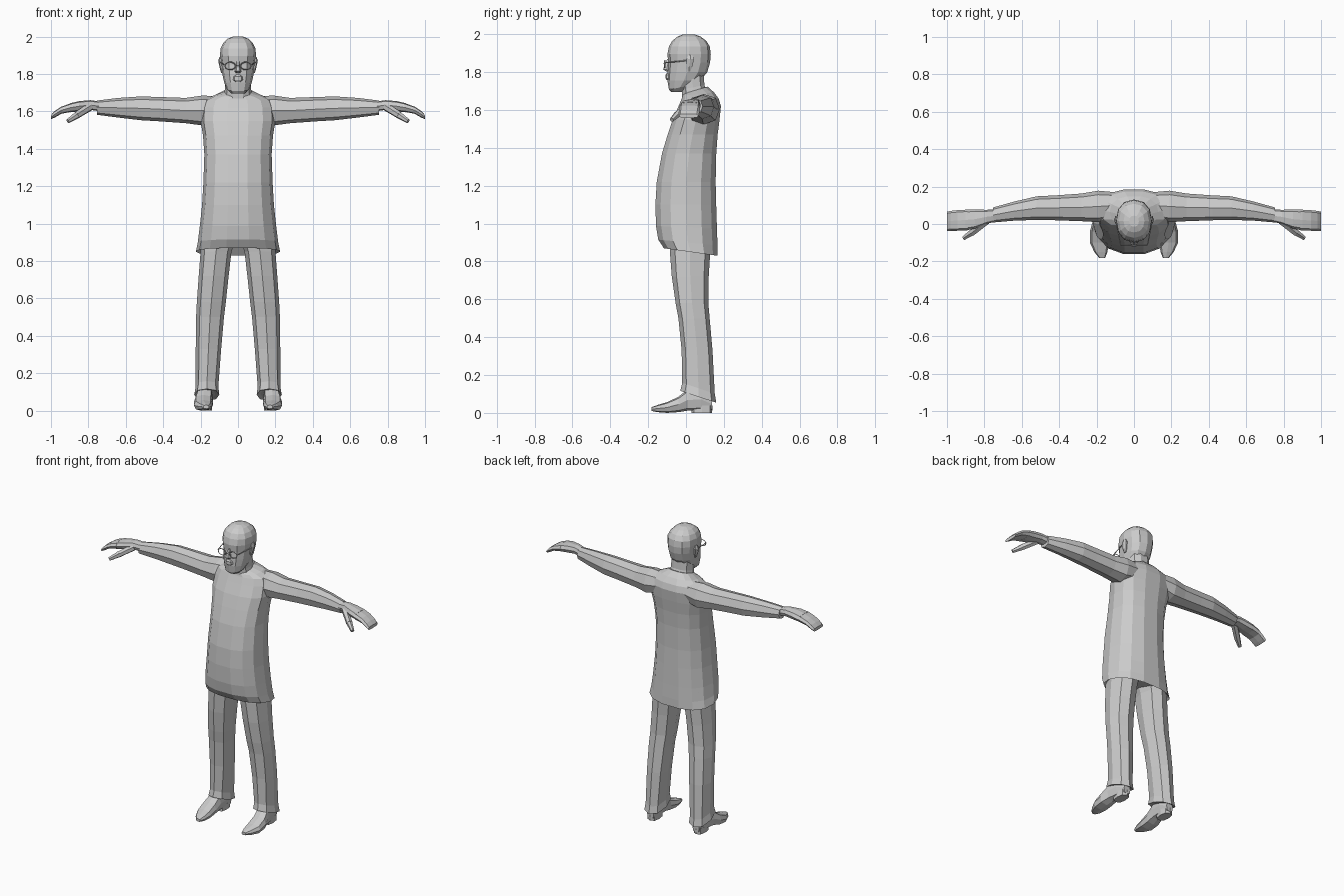
import bpy, bmesh, math
from mathutils import Vector

grey = bpy.data.materials.new("plain grey")
grey.diffuse_color = (0.6, 0.6, 0.6, 1)


def finish(name, bm):
    bmesh.ops.recalc_face_normals(bm, faces=bm.faces)
    me = bpy.data.meshes.new(name)
    bm.to_mesh(me)
    bm.free()
    me.materials.append(grey)
    ob = bpy.data.objects.new(name, me)
    bpy.context.collection.objects.link(ob)
    return ob


def loft(name, axis, sections, n=8, power=0.85, side=1, turn=0.0):
    """Skin rings (pos, a_min, a_max, b_min, b_max, tilt) along an axis; tilt shifts pos with b."""
    bm = bmesh.new()
    rings = []
    for sec in sections:
        pos, a0, a1, b0, b1 = sec[:5]
        tilt = sec[5] if len(sec) > 5 else 0
        ring = []
        for i in range(n):
            t = 2 * math.pi * (i + turn) / n
            c, s = math.cos(t), math.sin(t)
            a = (a0 + a1) / 2 + (a1 - a0) / 2 * math.copysign(abs(c) ** power, c)
            db = (b1 - b0) / 2 * math.copysign(abs(s) ** power, s)
            b = (b0 + b1) / 2 + db
            p = pos + tilt * db
            co = {'x': (p, a, b), 'y': (a, p, b), 'z': (a, b, p)}[axis]
            ring.append(bm.verts.new((co[0] * side, co[1], co[2])))
        rings.append(ring)
    for r, q in zip(rings, rings[1:]):
        for i in range(n):
            j = (i + 1) % n
            bm.faces.new((r[i], r[j], q[j], q[i]))
    bm.faces.new(rings[0])
    bm.faces.new(rings[-1])
    return finish(name, bm)


def bar(name, p, q, r0, r1, sides=4):
    """Tapered bar between two points."""
    p, q = Vector(p), Vector(q)
    bm = bmesh.new()
    bmesh.ops.create_cone(bm, cap_ends=True, segments=sides, radius1=r0, radius2=r1,
                          depth=(q - p).length)
    rot = (q - p).to_track_quat('Z', 'Y')
    for v in bm.verts:
        v.co = rot @ v.co + (p + q) / 2
    return finish(name, bm)


def upright(rows):
    """Symmetric rows (z, half width, y front, y back, tilt) to loft sections."""
    return [(r[0], -r[1], r[1], r[2], r[3], r[4] if len(r) > 4 else 0) for r in rows]


# Long loose tunic, hem lower at the back
loft("tunic", 'z', upright([
    (0.885, 0.19, -0.08, 0.14, -0.14), (0.85, 0.225, -0.12, 0.17, -0.14),
    (0.90, 0.215, -0.15, 0.17, -0.1), (0.98, 0.205, -0.162, 0.167, -0.05),
    (1.10, 0.192, -0.165, 0.163), (1.22, 0.185, -0.158, 0.16),
    (1.37, 0.18, -0.13, 0.163), (1.47, 0.187, -0.10, 0.17),
    (1.55, 0.20, -0.073, 0.18), (1.62, 0.195, -0.042, 0.187),
    (1.66, 0.18, -0.025, 0.175), (1.685, 0.13, -0.02, 0.15, 0.1),
    (1.705, 0.075, -0.015, 0.115, 0.3)]), n=14)

# Neck
loft("neck", 'z', upright([(1.64, 0.08, -0.02, 0.13, 0.3), (1.72, 0.07, -0.025, 0.10, 0.2),
                           (1.80, 0.068, -0.04, 0.095)]), n=10)

# Head with jaw and rounded crown
loft("head", 'z', upright([
    (1.695, 0.035, -0.078, -0.01), (1.72, 0.06, -0.09, 0.03, 0.2),
    (1.755, 0.074, -0.098, 0.075), (1.80, 0.084, -0.098, 0.112),
    (1.85, 0.09, -0.094, 0.127), (1.895, 0.096, -0.098, 0.131),
    (1.935, 0.094, -0.09, 0.126), (1.965, 0.08, -0.074, 0.108),
    (1.988, 0.056, -0.045, 0.078), (2.0, 0.026, -0.015, 0.045)]), n=12, power=0.88)

# Nose and lips
loft("nose", 'z', upright([(1.805, 0.012, -0.108, -0.08), (1.815, 0.018, -0.123, -0.08),
                           (1.835, 0.012, -0.116, -0.08), (1.87, 0.007, -0.10, -0.08)]), n=6)
loft("lips", 'z', upright([(1.758, 0.014, -0.102, -0.08), (1.768, 0.026, -0.108, -0.075),
                           (1.786, 0.024, -0.108, -0.075), (1.797, 0.01, -0.10, -0.08)]), n=8)
bar("glasses_bridge", (-0.014, -0.116, 1.846), (0.014, -0.116, 1.846), 0.003, 0.003)

for side, label in ((1, "left"), (-1, "right")):
    # Spectacle rim
    bm = bmesh.new()
    loops = []
    for i in range(10):
        t = 2 * math.pi * i / 10
        loop = []
        for k in range(4):
            u = math.pi * k / 2
            g = 1 + 0.13 * math.cos(u)
            loop.append(bm.verts.new((side * (0.042 + 0.028 * g * math.cos(t)),
                                      -0.112 + 0.003 * math.sin(u),
                                      1.843 + 0.021 * g * math.sin(t))))
        loops.append(loop)
    for i in range(10):
        for k in range(4):
            a, b = loops[i], loops[(i + 1) % 10]
            bm.faces.new((a[k], a[(k + 1) % 4], b[(k + 1) % 4], b[k]))
    finish(label + "_glasses_rim", bm)
    bar(label + "_glasses_arm", (side * 0.072, -0.11, 1.85), (side * 0.1, 0.03, 1.865), 0.003, 0.003)

    # Ear
    loft(label + "_ear", 'z', [(1.805, 0.075, 0.09, 0.005, 0.025), (1.83, 0.075, 0.097, 0.0, 0.035),
                               (1.87, 0.08, 0.106, 0.0, 0.045), (1.89, 0.08, 0.1, 0.012, 0.035)],
         n=6, side=side)

    # Sleeved arm: x, y range, z range
    loft(label + "_sleeve", 'x', [
        (0.10, 0.03, 0.17, 1.55, 1.68), (0.19, 0.01, 0.178, 1.525, 1.685),
        (0.28, 0.015, 0.163, 1.537, 1.672), (0.42, 0.02, 0.153, 1.547, 1.677),
        (0.52, 0.022, 0.148, 1.553, 1.68), (0.64, 0.018, 0.12, 1.567, 1.672),
        (0.755, 0.008, 0.088, 1.582, 1.658)], side=side)

    # Hand: palm, bent fingers and thumb
    loft(label + "_palm", 'x', [
        (0.73, 0.015, 0.078, 1.60, 1.652), (0.79, 0.0, 0.076, 1.608, 1.66),
        (0.85, -0.025, 0.077, 1.60, 1.655), (0.90, -0.034, 0.077, 1.595, 1.643)],
        power=0.7, side=side)
    loft(label + "_fingers", 'x', [
        (0.89, -0.034, 0.077, 1.598, 1.645), (0.945, -0.036, 0.074, 1.587, 1.625),
        (0.98, -0.038, 0.07, 1.567, 1.602), (1.0, -0.038, 0.066, 1.558, 1.58)],
        power=0.6, side=side)
    bar(label + "_thumb_base", (side * 0.79, 0.015, 1.625), (side * 0.865, -0.045, 1.578), 0.022, 0.02, 6)
    bar(label + "_thumb_tip", (side * 0.858, -0.04, 1.582), (side * 0.91, -0.075, 1.548), 0.02, 0.012, 6)

    # Trouser leg with slanted hem
    loft(label + "_trouser_leg", 'z', [
        (0.95, 0.0, 0.195, -0.09, 0.135), (0.85, 0.035, 0.2, -0.085, 0.128),
        (0.72, 0.05, 0.21, -0.075, 0.12), (0.58, 0.065, 0.22, -0.055, 0.118),
        (0.50, 0.075, 0.224, -0.04, 0.125), (0.33, 0.09, 0.226, -0.023, 0.14),
        (0.13, 0.105, 0.226, -0.02, 0.152, -0.33), (0.085, 0.10, 0.234, -0.03, 0.16, -0.33),
        (0.09, 0.12, 0.215, -0.01, 0.14, -0.33)], side=side)

    # Shoe: y, x range, z range
    loft(label + "_shoe", 'y', [
        (0.138, 0.145, 0.195, 0.012, 0.08), (0.08, 0.135, 0.212, 0.012, 0.13),
        (0.01, 0.135, 0.222, 0.012, 0.125), (-0.04, 0.135, 0.236, 0.004, 0.085),
        (-0.10, 0.135, 0.236, 0.0, 0.057), (-0.15, 0.142, 0.212, 0.004, 0.042),
        (-0.183, 0.155, 0.185, 0.01, 0.03)], power=0.7, side=side)
    loft(label + "_shoe_heel", 'z', [(0.0, 0.14, 0.205, 0.03, 0.138), (0.04, 0.14, 0.205, 0.03, 0.14)],
         power=0.7, side=side)
